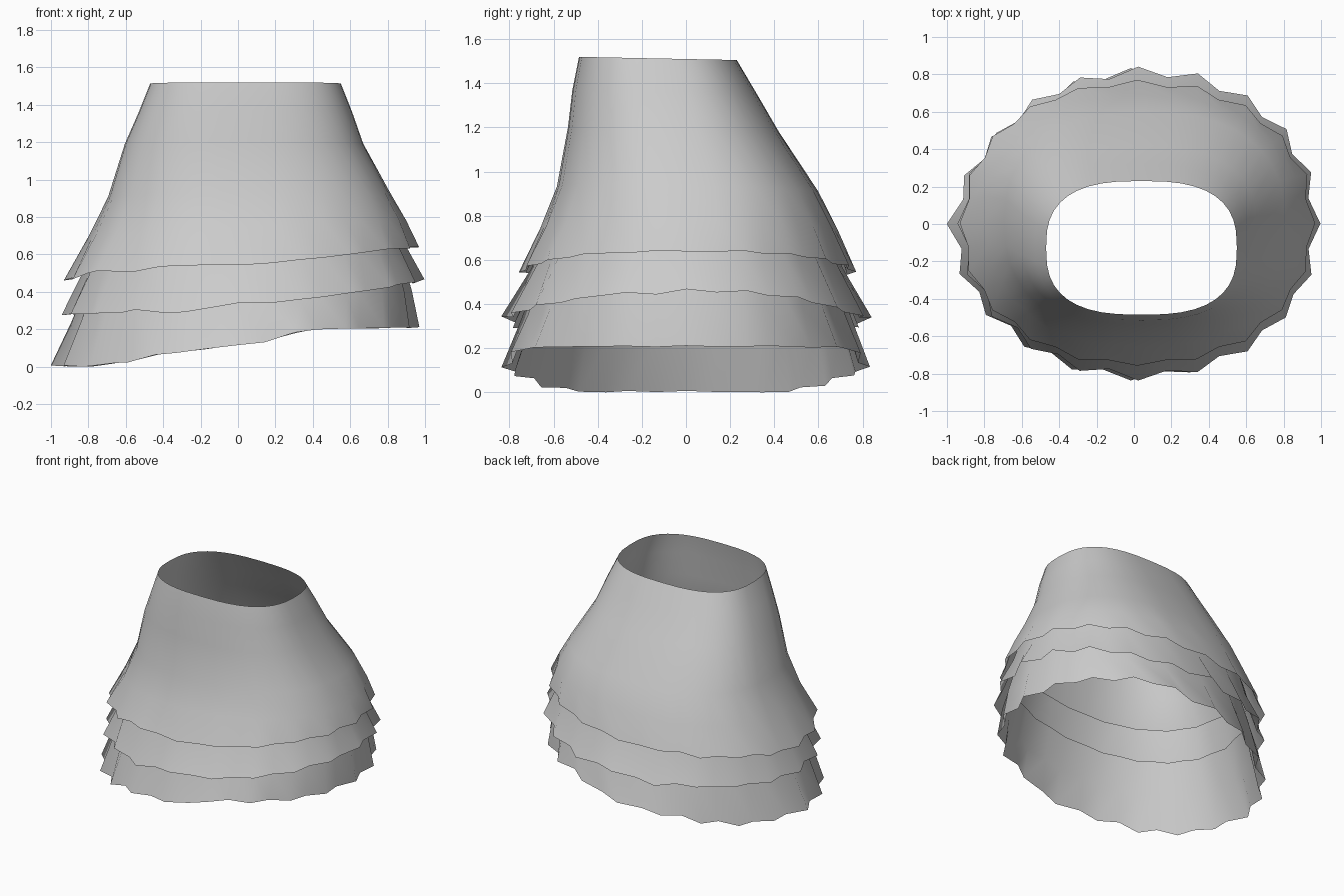
import bpy, bmesh, math, random

cube = bpy.data.objects.get("Cube")
if cube:
    bpy.data.objects.remove(cube, do_unlink=True)

random.seed(4)
SEGMENTS = 40   # two per pleat
PLEATS = 20

cloth = bpy.data.materials.new("Grey cloth")
cloth.use_nodes = True
grey = (0.6, 0.6, 0.6, 1)
cloth.diffuse_color = grey
cloth.node_tree.nodes["Principled BSDF"].inputs["Base Color"].default_value = grey


def rounded(value, power):
    return math.copysign(abs(value) ** power, value)


def interpolate(points, x):
    """Piecewise linear height along x."""
    for (xa, za), (xb, zb) in zip(points, points[1:]):
        if x <= xb:
            return za + (zb - za) * max(0, (x - xa) / (xb - xa))
    return points[-1][1]


def ring_points(x0, x1, y0, y1, power, height, pleat, trim=0.0, wobble=0.0):
    """Superellipse ring inside the bounds, folded inward, trimmed at its right corners."""
    cx, cy, rx, ry = (x0 + x1) / 2, (y0 + y1) / 2, (x1 - x0) / 2, (y1 - y0) / 2
    points = []
    for i in range(SEGMENTS):
        a = math.tau * i / SEGMENTS
        c, s = math.cos(a), math.sin(a)
        fold = 1 - pleat * (1 - math.cos(PLEATS * a)) / 2
        if c < 0:
            fold -= trim * abs(2 * s * c) * (1 if s > 0 else 0.5)
        if wobble:
            fold -= random.uniform(0, 0.012)
        x = cx + rx * fold * rounded(c, 2 / power)
        y = cy + ry * fold * rounded(s, 2 / power)
        z = interpolate(height, x) if isinstance(height, list) else height[0] + height[1] * x + height[2] * y
        points.append((x, y, max(0, z + random.uniform(-wobble, wobble))))
    return points


def make_layer(name, rings):
    """Loft an open cloth tube through the rings, top to hem."""
    bm = bmesh.new()
    loops = [[bm.verts.new(p) for p in ring_points(*r)] for r in rings]
    for upper, lower in zip(loops, loops[1:]):
        for i in range(SEGMENTS):
            j = (i + 1) % SEGMENTS
            bm.faces.new((upper[i], lower[i], lower[j], upper[j]))
    mesh = bpy.data.meshes.new(name)
    bm.to_mesh(mesh)
    bm.free()
    mesh.materials.append(cloth)
    obj = bpy.data.objects.new(name, mesh)
    bpy.context.collection.objects.link(obj)
    bpy.ops.object.select_all(action='DESELECT')
    obj.select_set(True)
    bpy.context.view_layer.objects.active = obj
    bpy.ops.object.shade_smooth_by_angle(angle=math.radians(60))


# Outer skirt: narrow open waist down to the first hem
make_layer("outer_skirt", [
    (-0.47, 0.55, -0.485, 0.23, 2.7, (1.51, 0.0, -0.02), 0),
    (-0.53, 0.61, -0.515, 0.32, 2.6, (1.36, 0.0, -0.02), 0),
    (-0.605, 0.67, -0.535, 0.42, 2.5, (1.19, 0.0, -0.02), 0),
    (-0.695, 0.81, -0.585, 0.60, 2.4, (0.92, 0.02, -0.02), 0.005),
    (-0.80, 0.90, -0.66, 0.69, 2.25, (0.735, 0.05, -0.01), 0.015),
    (-0.935, 0.97, -0.765, 0.775, 2.15,
     [(-0.93, 0.46), (-0.75, 0.51), (-0.5, 0.505), (-0.4, 0.535),
      (0, 0.54), (0.4, 0.58), (0.8, 0.63), (0.97, 0.64)], 0.035, 0.01, 0.006),
])

# Middle ruffle, tucked under the outer hem
make_layer("middle_ruffle", [
    (-0.76, 0.85, -0.63, 0.65, 2.25, (0.74, 0.06, -0.01), 0.015),
    (-0.84, 0.90, -0.70, 0.71, 2.2, (0.56, 0.09, 0.0), 0.03, 0.02),
    (-0.955, 1.0, -0.84, 0.845, 2.1,
     [(-0.95, 0.27), (-0.5, 0.3), (-0.25, 0.295), (0, 0.335),
      (0.4, 0.355), (0.6, 0.39), (1, 0.46)], 0.05, 0.04, 0.01),
])

# Bottom ruffle with a hem that rises on one side
make_layer("bottom_ruffle", [
    (-0.80, 0.87, -0.67, 0.68, 2.25, (0.535, 0.09, 0.0), 0.02, 0.03),
    (-0.89, 0.93, -0.75, 0.755, 2.2, (0.32, 0.09, 0.0), 0.04, 0.05),
    (-1.005, 0.97, -0.84, 0.84, 2.1,
     [(-1, 0.005), (-0.8, 0.0), (-0.55, 0.03), (-0.46, 0.06),
      (0.2, 0.14), (0.35, 0.2), (1, 0.21)], 0.05, 0.08, 0.003),
])
